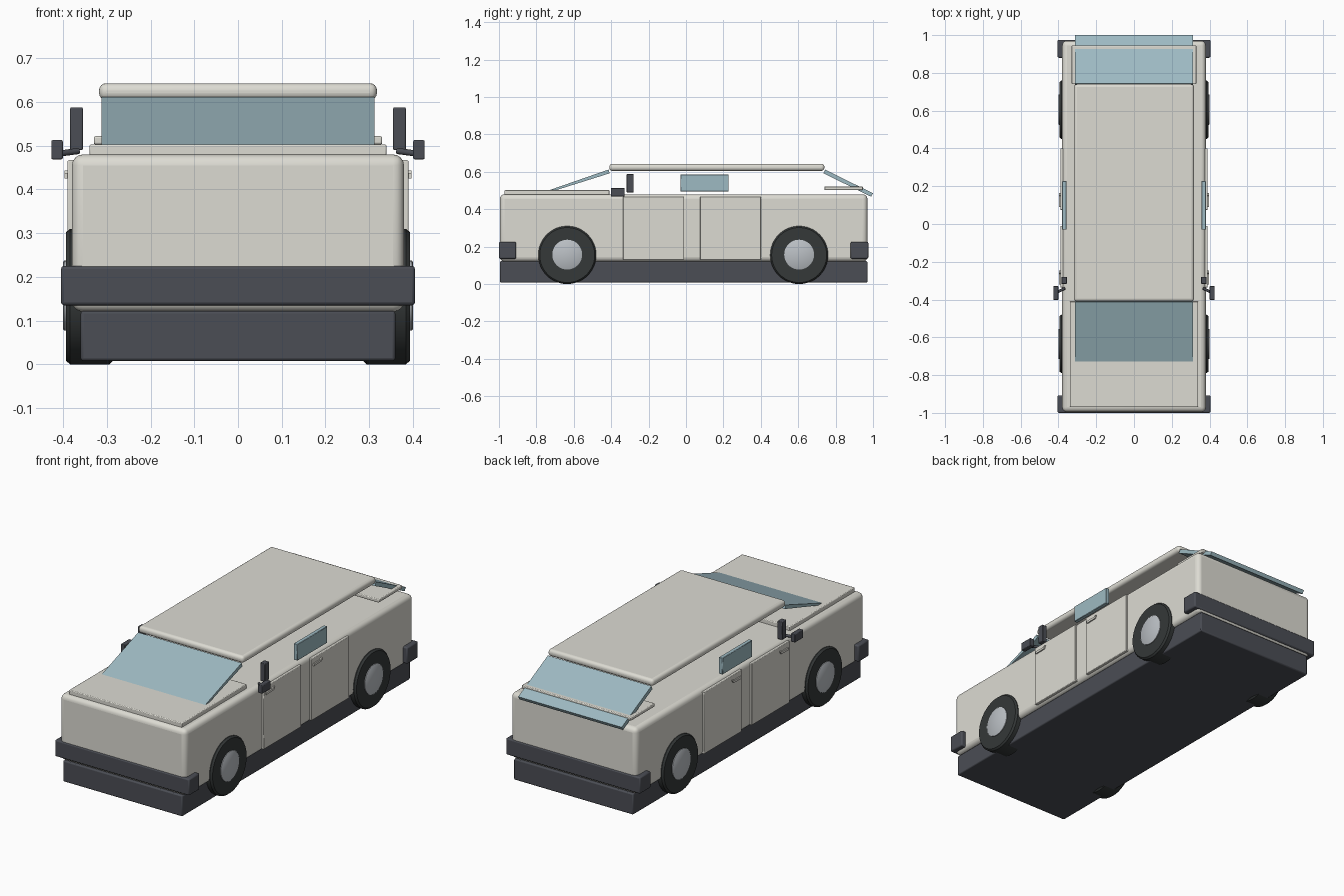
import bpy, bmesh, math
from mathutils import Vector

if "Cube" in bpy.data.objects:
    bpy.data.objects.remove(bpy.data.objects["Cube"])


def material(name, rgb):
    m = bpy.data.materials.new(name)
    m.diffuse_color = (*rgb, 1)
    m.use_nodes = True
    m.node_tree.nodes["Principled BSDF"].inputs["Base Color"].default_value = m.diffuse_color
    return m


PAINT = material("paint", (0.72, 0.71, 0.65))
TRIM = material("dark_trim", (0.07, 0.075, 0.09))
RUBBER = material("rubber", (0.035, 0.04, 0.04))
METAL = material("metal", (0.5, 0.53, 0.56))
GLASS = material("glass", (0.34, 0.49, 0.54))


def finish(name, bm, mat, bevel=0.0, segments=3):
    bmesh.ops.recalc_face_normals(bm, faces=bm.faces)
    me = bpy.data.meshes.new(name)
    bm.to_mesh(me)
    bm.free()
    ob = bpy.data.objects.new(name, me)
    bpy.context.collection.objects.link(ob)
    me.materials.append(mat)
    if bevel:
        mod = ob.modifiers.new("bevel", 'BEVEL')
        mod.width, mod.segments = bevel, segments
        mod.limit_method = 'ANGLE'
    bpy.ops.object.select_all(action='DESELECT')
    ob.select_set(True)
    bpy.context.view_layer.objects.active = ob
    bpy.ops.object.shade_smooth_by_angle(angle=math.radians(35))
    return ob


def box(name, x, y, z, mat, bevel=0.0, segments=3):
    """Box between the (low, high) pairs on each axis."""
    bm = bmesh.new()
    bmesh.ops.create_cube(bm, size=1)
    for v in bm.verts:
        v.co = [r[0] + (c + 0.5) * (r[1] - r[0]) for c, r in zip(v.co, (x, y, z))]
    return finish(name, bm, mat, bevel, segments)


def extrude_yz(name, pts, x0, x1, mat, bevel=0.0):
    """Side-view profile extruded across the car."""
    bm = bmesh.new()
    face = bm.faces.new([bm.verts.new((x0, y, z)) for y, z in pts])
    new = bmesh.ops.extrude_face_region(bm, geom=[face])["geom"]
    for v in new:
        if isinstance(v, bmesh.types.BMVert):
            v.co.x = x1
    return finish(name, bm, mat, bevel)


def lathe_x(name, profile, y, z, side, mat):
    """Revolve (x, radius) points around a sideways axle."""
    n = 48
    bm = bmesh.new()
    rings = [[bm.verts.new((side * px, y + r * math.cos(2 * math.pi * i / n),
                            z + r * math.sin(2 * math.pi * i / n)))
              for i in range(n)] for px, r in profile]
    for a, b in zip(rings, rings[1:]):
        for i in range(n):
            j = (i + 1) % n
            bm.faces.new((a[i], a[j], b[j], b[i]))
    bm.faces.new(rings[0])
    bm.faces.new(rings[-1])
    return finish(name, bm, mat)


# Main shell and chassis
box("body", (-0.38, 0.38), (-0.995, 0.97), (0.12, 0.48), PAINT, 0.025, 4)
box("chassis", (-0.36, 0.36), (-0.995, 0.97), (0.008, 0.122), TRIM, 0.006, 2)
box("front_bumper", (-0.405, 0.405), (-1.0, -0.908), (0.135, 0.225), TRIM, 0.007, 2)
box("rear_bumper", (-0.405, 0.405), (0.88, 0.975), (0.135, 0.225), TRIM, 0.007, 2)

# Hood, boot lid and roof
box("hood", (-0.34, 0.34), (-0.97, -0.41), (0.475, 0.503), PAINT, 0.004, 2)
box("boot_lid", (-0.33, 0.33), (0.74, 0.945), (0.503, 0.522), PAINT, 0.004, 2)
box("roof", (-0.318, 0.318), (-0.41, 0.74), (0.605, 0.643), PAINT, 0.016, 4)

# Sloping windscreens
extrude_yz("windscreen", [(-0.745, 0.497), (-0.71, 0.497), (-0.408, 0.592), (-0.414, 0.612)],
           -0.312, 0.312, GLASS)
extrude_yz("rear_window", [(0.735, 0.592), (0.744, 0.612), (1.0, 0.485), (0.99, 0.467)],
           -0.312, 0.312, GLASS)

for side, label in ((1, "right"), (-1, "left")):
    def span(a, b):
        return tuple(sorted((side * a, side * b)))

    # Side glass and window pillar
    box(f"{label}_side_window", span(0.358, 0.38), (-0.03, 0.228), (0.495, 0.585), GLASS, 0.002, 1)
    box(f"{label}_pillar", span(0.355, 0.384), (-0.317, -0.28), (0.49, 0.588), TRIM, 0.003, 2)

    # Mirror and its arm
    box(f"{label}_mirror", span(0.401, 0.427), (-0.402, -0.328), (0.469, 0.513), TRIM, 0.003, 2)
    bm = bmesh.new()
    a, b = Vector((side * 0.365, -0.34, 0.488)), Vector((side * 0.41, -0.363, 0.482))
    bmesh.ops.create_cone(bm, cap_ends=True, segments=12, radius1=0.007, radius2=0.007,
                          depth=(b - a).length)
    rot = (b - a).to_track_quat('Z', 'Y').to_matrix()
    for v in bm.verts:
        v.co = rot @ v.co + (a + b) / 2
    finish(f"{label}_mirror_arm", bm, TRIM)

    # Doors with handles
    for y, door in ((-0.336, "front"), (0.075, "rear")):
        box(f"{label}_{door}_door", span(0.37, 0.39), (y, y + 0.326), (0.13, 0.467), PAINT, 0.003, 2)
        extrude_yz(f"{label}_{door}_handle",
                   [(y + 0.015, 0.425), (y + 0.08, 0.427), (y + 0.09, 0.443), (y + 0.077, 0.443),
                    (y + 0.072, 0.438), (y + 0.015, 0.438)],
                   side * 0.385, side * 0.397, PAINT)

    # Wheels
    for y, axle in ((-0.635, "front"), (0.605, "rear")):
        lathe_x(f"{label}_{axle}_tyre",
                [(0.284, 0.145), (0.294, 0.155), (0.384, 0.155), (0.394, 0.147)],
                y, 0.155, side, RUBBER)
        lathe_x(f"{label}_{axle}_hub", [(0.36, 0.08), (0.398, 0.08), (0.4, 0.077)],
                y, 0.157, side, METAL)
